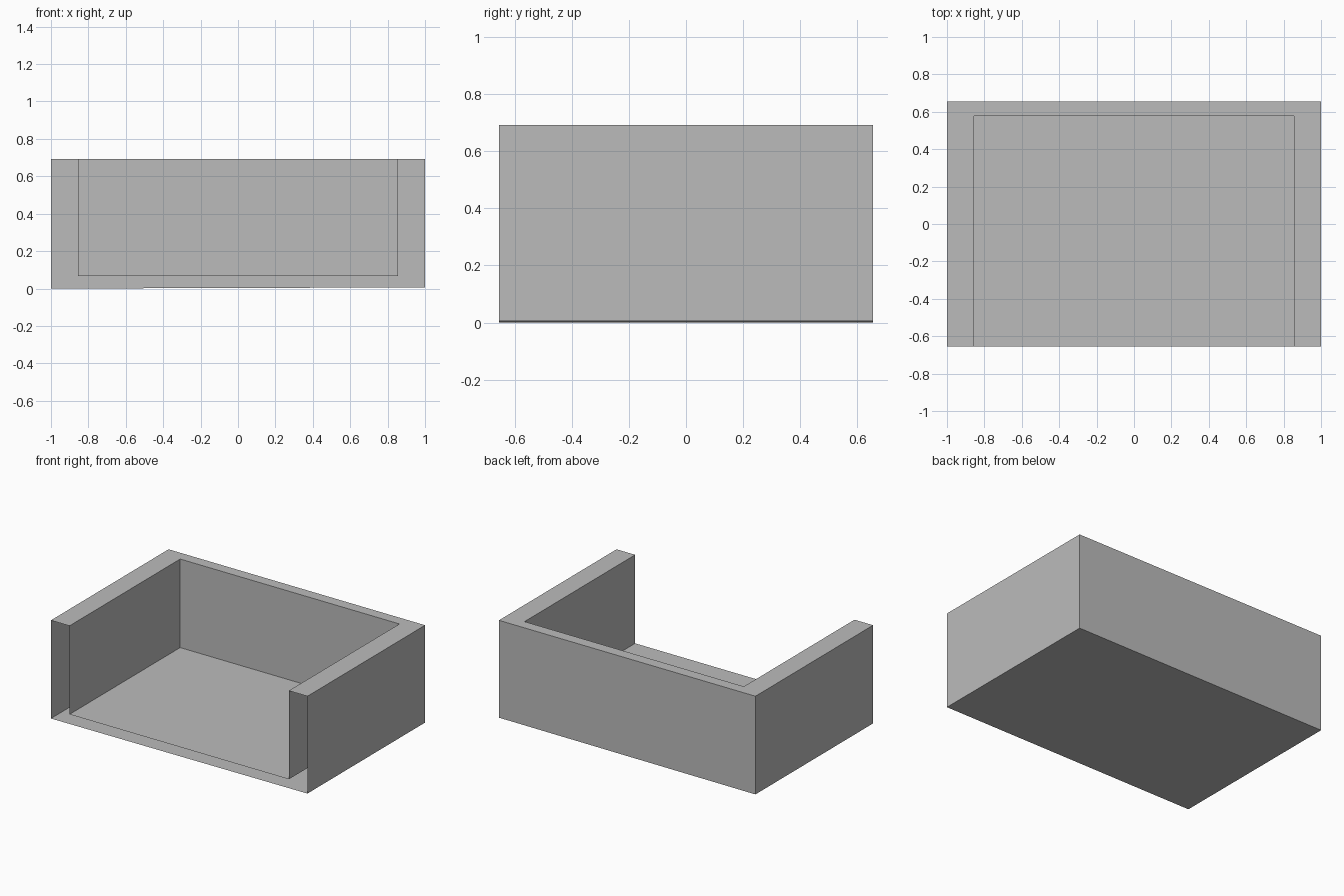
import bpy, bmesh
from mathutils import Vector

cube = bpy.data.objects.get("Cube")
if cube:
    bpy.data.objects.remove(cube, do_unlink=True)

# Overall sizes
OUT_X, IN_X = 1.0, 0.855
FRONT, BACK, IN_BACK = -0.655, 0.655, 0.577
FLOOR, TOP = 0.068, 0.692
BOTTOM_RISE = 0.006      # underside lifts slightly towards +x

grey = bpy.data.materials.new("plain_grey")
grey.use_nodes = True
colour = (0.5, 0.5, 0.5, 1)
grey.diffuse_color = colour
grey.node_tree.nodes["Principled BSDF"].inputs["Base Color"].default_value = colour


def add_object(name, bm):
    mesh = bpy.data.meshes.new(name)
    bm.to_mesh(mesh)
    bm.free()
    mesh.materials.append(grey)
    obj = bpy.data.objects.new(name, mesh)
    bpy.context.collection.objects.link(obj)
    return obj


def open_shell(name, half_x, back, bottom, inward=False, rise=0):
    """Thin box with no front and no top."""
    bm = bmesh.new()
    bmesh.ops.create_cube(bm, size=1)
    for v in bm.verts:
        right, rear, high = (c > 0 for c in v.co)
        v.co = Vector((half_x if right else -half_x,
                       back if rear else FRONT,
                       TOP if high else bottom + rise * right))
    bm.normal_update()
    gone = [f for f in bm.faces if f.normal.y < -0.9 or f.normal.z > 0.9]
    bmesh.ops.delete(bm, geom=gone, context='FACES')
    if inward:
        bmesh.ops.reverse_faces(bm, faces=bm.faces[:])
    return add_object(name, bm)


# Outer walls with underside, and inner walls with floor
open_shell("outer_shell", OUT_X, BACK, 0, rise=BOTTOM_RISE)
open_shell("inner_shell", IN_X, IN_BACK, FLOOR, inward=True)

# Flat U-shaped rim joining the two shells, made of mitred strips
outer = [(-OUT_X, FRONT), (-OUT_X, BACK), (OUT_X, BACK), (OUT_X, FRONT)]
inner = [(-IN_X, FRONT), (-IN_X, IN_BACK), (IN_X, IN_BACK), (IN_X, FRONT)]
bm = bmesh.new()
out_v = [bm.verts.new((x, y, TOP)) for x, y in outer]
in_v = [bm.verts.new((x, y, TOP)) for x, y in inner]
for i in range(len(outer) - 1):
    bm.faces.new((out_v[i], in_v[i], in_v[i + 1], out_v[i + 1]))
add_object("top_rim", bm)
